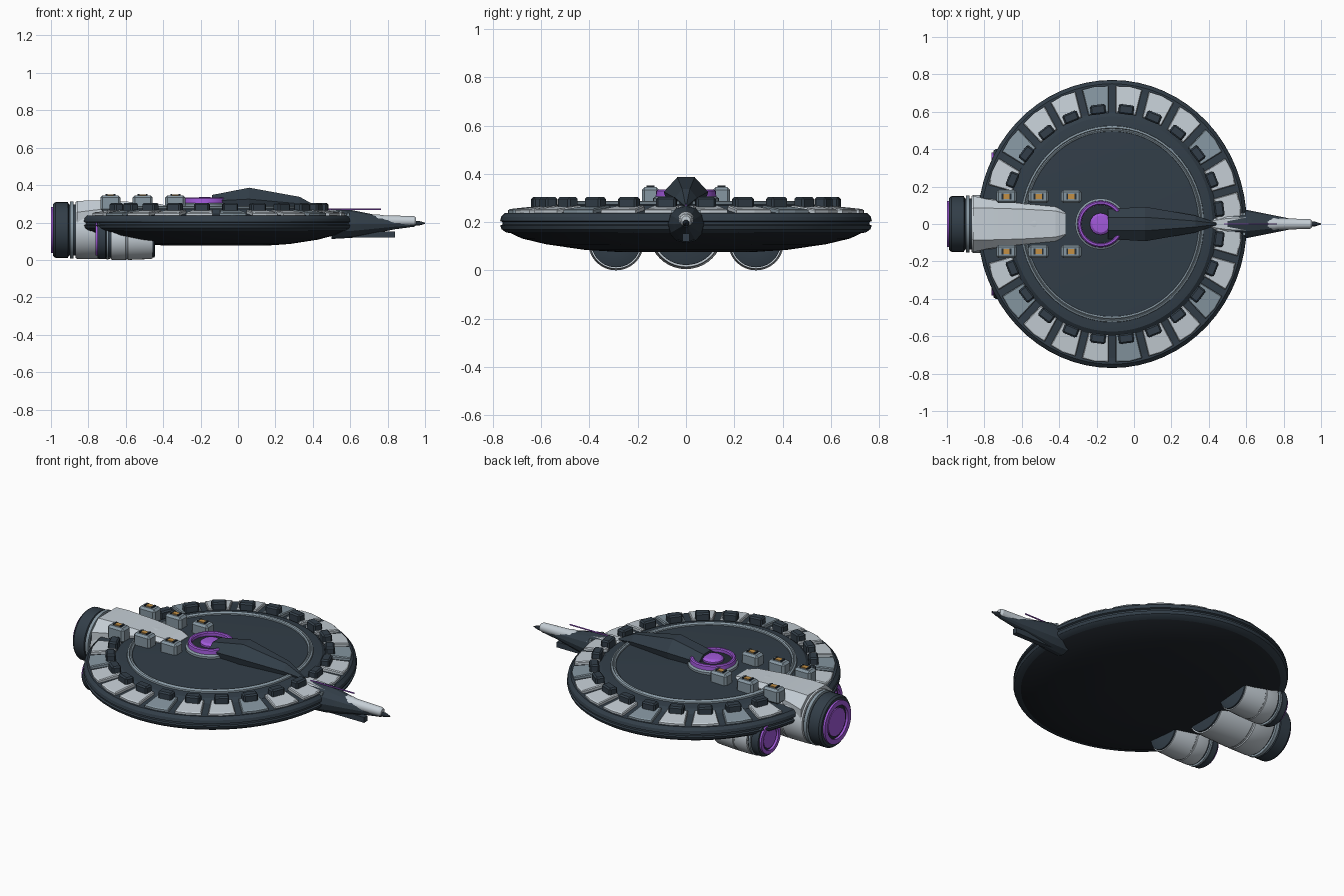
import bpy, bmesh, math
from mathutils import Matrix, Vector

if "Cube" in bpy.data.objects:
    bpy.data.objects.remove(bpy.data.objects["Cube"])

CX, SX = -0.117, 0.935          # saucer centre and its slight squash along x


def mat(name, c):
    m = bpy.data.materials.new(name)
    m.diffuse_color = (*c, 1)
    m.use_nodes = True
    m.node_tree.nodes["Principled BSDF"].inputs["Base Color"].default_value = m.diffuse_color
    return m


DARK = mat("dark_hull", (0.032, 0.048, 0.065))
BELLY = mat("belly", (0.014, 0.018, 0.024))
BLACK = mat("trim", (0.018, 0.026, 0.035))
PALE = mat("pale_plate", (0.56, 0.62, 0.67))
STEEL = mat("steel", (0.24, 0.31, 0.36))
GLOW = mat("purple_glow", (0.36, 0.10, 0.70))
AMBER = mat("amber", (0.55, 0.28, 0.06))


def finish(bm, name, m, angle=28):
    bmesh.ops.recalc_face_normals(bm, faces=bm.faces)
    me = bpy.data.meshes.new(name)
    bm.to_mesh(me)
    bm.free()
    ob = bpy.data.objects.new(name, me)
    bpy.context.collection.objects.link(ob)
    me.materials.append(m)
    me.shade_smooth()
    me.set_sharp_from_angle(angle=math.radians(angle))
    return ob


def skin(bm, rings, close=False):
    """Join successive rings of vertices with quads; cap the ends unless closed."""
    n = len(rings[0])
    pairs = list(zip(rings, rings[1:])) + ([(rings[-1], rings[0])] if close else [])
    for a, b in pairs:
        for i in range(n):
            bm.faces.new((a[i], a[(i + 1) % n], b[(i + 1) % n], b[i]))
    if not close:
        bm.faces.new(rings[0])
        bm.faces.new(rings[-1])


def lathe(name, prof, m, centre=(0, 0, 0), axis='Z', segs=32, sx=1, close=False):
    """prof: (radius, height along axis)."""
    bm = bmesh.new()
    rings = []
    for r, h in prof:
        ring = []
        for i in range(segs):
            a = math.tau * i / segs
            c, s = r * math.cos(a), r * math.sin(a)
            p = Vector((c * sx, s, h)) if axis == 'Z' else Vector((h, c, s))
            ring.append(bm.verts.new(p + Vector(centre)))
        rings.append(ring)
    skin(bm, rings, close)
    return finish(bm, name, m)


def loft(name, secs, m):
    """secs: x, half widths (bottom, middle, top), heights (bottom, middle, top)."""
    bm = bmesh.new()
    rings = [[bm.verts.new((x, y, z)) for y, z in
              ((-wb, zb), (wb, zb), (wm, zm), (wt, zt), (-wt, zt), (-wm, zm))]
             for x, wb, wm, wt, zb, zm, zt in secs]
    skin(bm, rings)
    return finish(bm, name, m, 10)


def box(name, c, size, m, bevel=0.0, turn=0.0):
    bm = bmesh.new()
    bmesh.ops.create_cube(bm, size=1, matrix=Matrix.Translation(c) @ Matrix.Rotation(turn, 4, 'Z')
                          @ Matrix.Diagonal((*size, 1)))
    if bevel:
        bmesh.ops.bevel(bm, geom=bm.edges[:], offset=bevel, segments=1, affect='EDGES')
    return finish(bm, name, m, 10)


# Saucer: shallow belly, grooved rim, stepped deck
C = (CX, 0, 0)
lathe("belly", [(0.28, 0.076), (0.42, 0.085), (0.58, 0.108), (0.68, 0.132), (0.735, 0.158), (0.735, 0.19),
                (0.3, 0.19)], BELLY, C, segs=64, sx=SX)
lathe("rim", [(0.70, 0.150), (0.745, 0.157), (0.764, 0.170), (0.770, 0.186), (0.760, 0.190), (0.760, 0.200),
              (0.770, 0.204), (0.766, 0.222), (0.750, 0.238), (0.70, 0.238)], DARK, C, segs=64, sx=SX, close=True)
lathe("deck", [(0.74, 0.18), (0.74, 0.236), (0.60, 0.248), (0.575, 0.268), (0.53, 0.274), (0.49, 0.276),
               (0.15, 0.286)], DARK, C, segs=64, sx=SX)
lathe("deck_ring", [(0.526, 0.268), (0.524, 0.283), (0.514, 0.288), (0.510, 0.283), (0.504, 0.288),
                    (0.496, 0.283), (0.494, 0.268)], STEEL, C, segs=64, sx=SX, close=True)

# Armour plates around the rim, each with a dark block at its inner end
for i in range(24):
    a = math.radians(7.5 + 15 * i)
    if i in (11, 12):
        continue
    bm = bmesh.new()
    rings = []
    for lift, inset in ((-0.02, 0), (0.011, 0), (0.016, 0.006)):
        ring = []
        for r, da, z in ((0.595 + inset, -5.6, 0.252), (0.737 - inset, -6.0, 0.238), (0.742 - inset, 0, 0.238),
                         (0.737 - inset, 6.0, 0.238), (0.595 + inset, 5.6, 0.252), (0.597 + inset, 0, 0.252)):
            t = a + math.radians(da * (1 - inset * 12))
            ring.append(bm.verts.new((CX + SX * r * math.cos(t), r * math.sin(t), z + lift)))
        rings.append(ring)
    skin(bm, rings)
    finish(bm, f"rim_plate_{i}", STEEL if i in (2, 6, 9, 14, 18, 21) else PALE, 10)
    c = (CX + SX * 0.617 * math.cos(a), 0.617 * math.sin(a), 0.275)
    box(f"rim_block_{i}", c, (0.052, 0.082, 0.056), DARK, 0.008, a)

# Core emitter: dark pedestal, glowing ring and lens
E = (-0.178, 0, 0)
lathe("core_base", [(0.137, 0.27), (0.137, 0.298), (0.125, 0.306), (0.05, 0.306)], STEEL, E)
lathe("core_well", [(0.102, 0.28), (0.102, 0.312), (0.09, 0.314), (0.03, 0.314)], BLACK, E)
lathe("core_ring", [(0.126, 0.30), (0.124, 0.328), (0.118, 0.334), (0.108, 0.334), (0.103, 0.328), (0.103, 0.30)],
      GLOW, E, close=True)
lathe("core_lens", [(0.058, 0.30), (0.058, 0.324), (0.045, 0.334), (0.015, 0.336)], GLOW, E)

# Faceted bridge spine
loft("bridge_spine", [(-0.14, 0.070, 0.080, 0.035, 0.27, 0.315, 0.347),
                      (0.06, 0.075, 0.092, 0.036, 0.27, 0.325, 0.386),
                      (0.33, 0.035, 0.045, 0.016, 0.27, 0.300, 0.337),
                      (0.44, 0.004, 0.006, 0.003, 0.26, 0.268, 0.276)], DARK)

# Equipment pods in two rows
for s in (-1, 1):
    for k, x in enumerate((-0.682, -0.51, -0.335)):
        box(f"deck_pod_{k}_{s}", (x, s * 0.147, 0.302), (0.108, 0.072, 0.086), STEEL, 0.012)
        box(f"pod_light_{k}_{s}", (x, s * 0.147, 0.346), (0.048, 0.028, 0.010), AMBER)
        for e in (-1, 1):
            box(f"pod_light_clip_{k}_{s}_{e}", (x + e * 0.022, s * 0.147, 0.347), (0.010, 0.034, 0.010), BLACK)


def engine(tag, c, r, x0, x1, noz):
    """Engine from nozzle x0 (rear) to intake x1, c = axis position."""
    c = (0, *c)
    L = x1 - x0
    lathe(f"{tag}_glow", [(r * .80, x0), (r * .80, x0 + .05), (r * .62, x0 + .05), (r * .62, x0)],
          GLOW, c, 'X', 40, close=True)
    lathe(f"{tag}_glow_disc", [(r * .52, x0 + .006), (r * .52, x0 + .05)], GLOW, c, 'X', 40)
    lathe(f"{tag}_backing", [(r * .8, x0 + .014), (r * .8, x0 + noz)], BLACK, c, 'X', 40)
    lathe(f"{tag}_nozzle", [(r * .80, x0 + .012), (r * .90, x0 + .012), (r * .96, x0 + .024), (r * .96, x0 + noz * .75),
                            (r * .88, x0 + noz * .8), (r * .88, x0 + noz + .02), (r * .8, x0 + noz + .02)],
          DARK, c, 'X', 40, close=True)
    lathe(f"{tag}_collar", [(r * .85, x0 + noz * .84), (r * .99, x0 + noz * .84), (r * .99, x0 + noz), (r * .85, x0 + noz)],
          STEEL, c, 'X', 40, close=True)
    b = x0 + noz + .012
    lathe(f"{tag}_body", [(r * .8, b), (r * .97, b), (r, b + .01), (r, b + L * .25), (r * .97, b + L * .26),
                          (r * .97, b + L * .28), (r, b + L * .29), (r * .96, x1 - .03), (r * .94, x1 - .012),
                          (r * .8, x1 - .012)], PALE, c, 'X', 40)
    lathe(f"{tag}_intake", [(r * .89, x1 - .04), (r * .89, x1 - .003), (r * .84, x1), (r * .3, x1)], DARK, c, 'X', 40)


engine("main_engine", (0, 0.160), 0.155, -1.0, -0.50, 0.12)
for s in (-1, 1):
    engine(f"side_engine_{s}", (s * 0.29, 0.115), 0.115, -0.762, -0.445, 0.07)

# Main engine fairing running onto the deck
loft("engine_fairing", [(-0.86, 0.150, 0.150, 0.085, 0.16, 0.255, 0.315),
                        (-0.78, 0.132, 0.132, 0.085, 0.16, 0.265, 0.318),
                        (-0.60, 0.110, 0.110, 0.080, 0.20, 0.285, 0.312),
                        (-0.42, 0.092, 0.092, 0.070, 0.25, 0.284, 0.300),
                        (-0.365, 0.065, 0.065, 0.055, 0.25, 0.278, 0.286)], PALE)

# Prow: dark cone, pale barrel and tip, keel bar, mounting clamp
lathe("prow_cone", [(0.080, 0.50), (0.074, 0.61), (0.052, 0.72), (0.028, 0.84), (0.014, 0.945)], DARK,
      (0, 0, 0.192), 'X', 12)
lathe("prow_barrel", [(0.036, 0.62), (0.036, 0.75), (0.031, 0.77), (0.026, 0.94), (0.018, 0.953)], PALE,
      (0, 0, 0.208), 'X', 20)
lathe("prow_tip", [(0.014, 0.94), (0.012, 0.97), (0.003, 1.0)], BLACK, (0, 0, 0.196), 'X', 12)
box("keel_bar", (0.70, 0, 0.136), (0.28, 0.030, 0.032), DARK)
box("keel_strut", (0.61, 0, 0.150), (0.10, 0.024, 0.05), DARK)
loft("prow_clamp", [(0.395, 0.020, 0.020, 0.014, 0.24, 0.262, 0.270),
                    (0.50, 0.048, 0.048, 0.030, 0.22, 0.256, 0.268),
                    (0.615, 0.060, 0.060, 0.034, 0.18, 0.232, 0.256)], PALE)
for k, x in enumerate((0.545, 0.59)):
    box(f"clamp_band_{k}", (x, 0, 0.235), (0.014, 0.122, 0.03), STEEL)
# Thin aiming beam above the prow
lathe("beam", [(0.004, 0.48), (0.004, 0.765)], GLOW, (0, 0, 0.270), 'X', 8)
